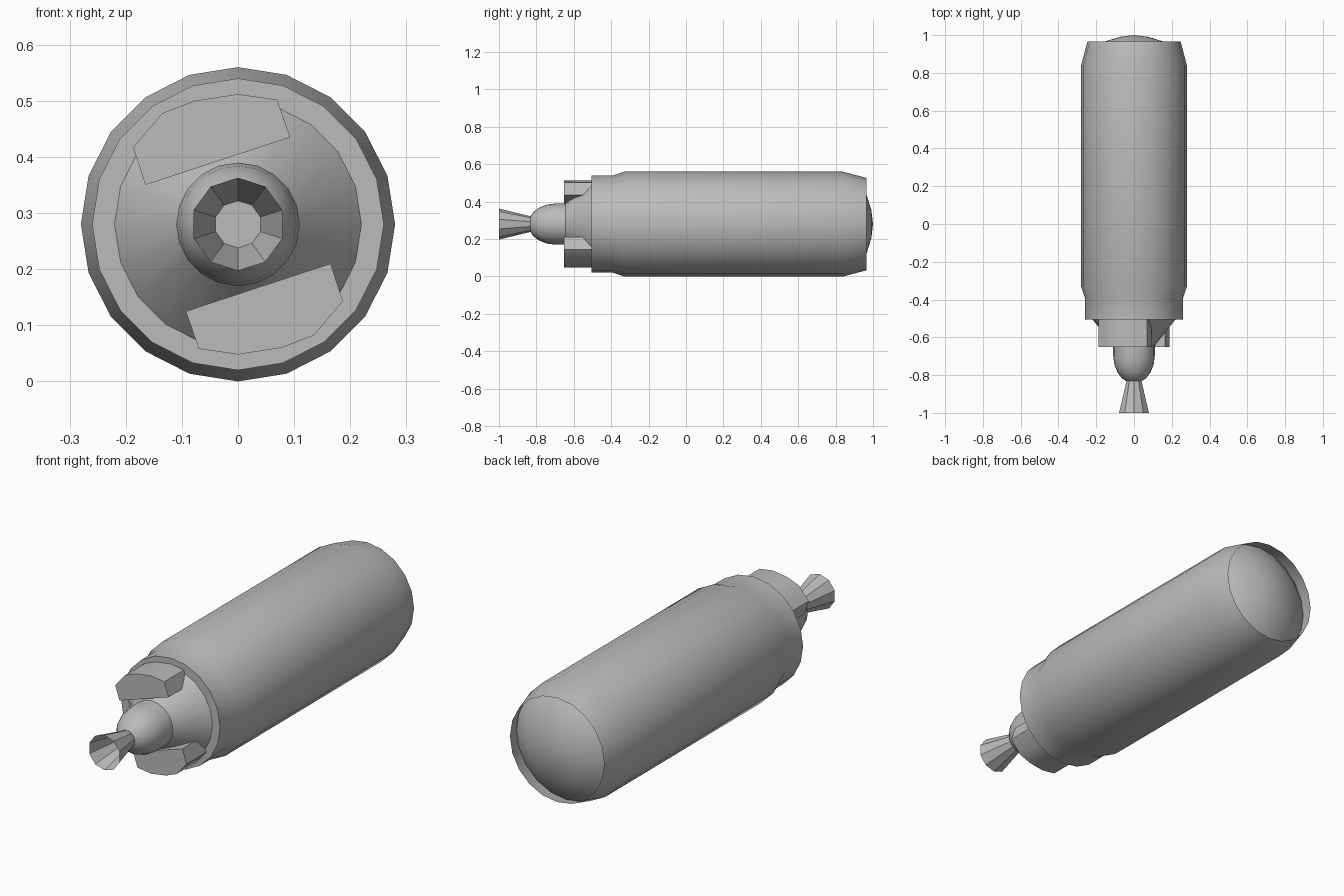
import bpy, bmesh, math

if "Cube" in bpy.data.objects:
    bpy.data.objects.remove(bpy.data.objects["Cube"])

AXIS_Z = 0.28  # height of the long axis

grey = bpy.data.materials.new("mid_grey")
grey.diffuse_color = (0.5, 0.5, 0.5, 1)
grey.use_nodes = True
grey.node_tree.nodes["Principled BSDF"].inputs["Base Color"].default_value = grey.diffuse_color


def finish(name, bm):
    bmesh.ops.recalc_face_normals(bm, faces=bm.faces)
    me = bpy.data.meshes.new(name)
    bm.to_mesh(me)
    bm.free()
    me.materials.append(grey)
    ob = bpy.data.objects.new(name, me)
    bpy.context.collection.objects.link(ob)
    bpy.ops.object.select_all(action='DESELECT')
    ob.select_set(True)
    bpy.context.view_layer.objects.active = ob
    bpy.ops.object.shade_smooth_by_angle(angle=math.radians(30))
    return ob


def lathe(name, profile, sides):
    """Spin (radius, y) points around the long axis; radius 0 makes a tip."""
    bm = bmesh.new()
    rings = []
    for r, y in profile:
        n = sides if r > 0 else 1
        rings.append([bm.verts.new((r * math.sin(math.tau * i / sides), y,
                                    AXIS_Z + r * math.cos(math.tau * i / sides)))
                      for i in range(n)])
    for a, b in zip(rings, rings[1:]):
        for i in range(sides):
            j = (i + 1) % sides
            quad = [a[i % len(a)], a[j % len(a)], b[j % len(b)], b[i % len(b)]]
            bm.faces.new(list(dict.fromkeys(quad)))
    return finish(name, bm)


# Main casing: open rear rim, stepped collar, front cone
lathe("casing", [(0.247, 0.965), (0.28, 0.84), (0.28, -0.33), (0.26, -0.39),
                 (0.26, -0.505), (0.22, -0.505), (0.105, -0.65)], 20)

# Domed rear cap, recessed inside the rim
lathe("rear_dome", [(0, 1.0), (0.075, 0.991), (0.155, 0.966),
                    (0.215, 0.932), (0.262, 0.895)], 20)

# Rounded hub in front of the cone, with a flat tip
lathe("front_hub", [(0.11, -0.62), (0.11, -0.70), (0.104, -0.745), (0.088, -0.785),
                    (0.066, -0.815), (0.042, -0.832), (0, -0.832)], 20)

# Flared open nozzle
lathe("nozzle", [(0.042, -0.832), (0.083, -1.0)], 10)

# Two locking lugs, the second turned half way round the axis
LUG = [(-0.187, 0.137), (-0.135, 0.198), (-0.078, 0.22), (0, 0.232),
       (0.07, 0.222), (0.093, 0.155), (-0.165, 0.07)]
for name, s in (("upper_lug", 1), ("lower_lug", -1)):
    bm = bmesh.new()
    face = bm.faces.new([bm.verts.new((s * x, -0.652, AXIS_Z + s * z)) for x, z in LUG])
    ext = bmesh.ops.extrude_face_region(bm, geom=[face], use_keep_orig=True)
    bmesh.ops.translate(bm, vec=(0, 0.147, 0),
                        verts=[v for v in ext["geom"] if isinstance(v, bmesh.types.BMVert)])
    finish(name, bm)
